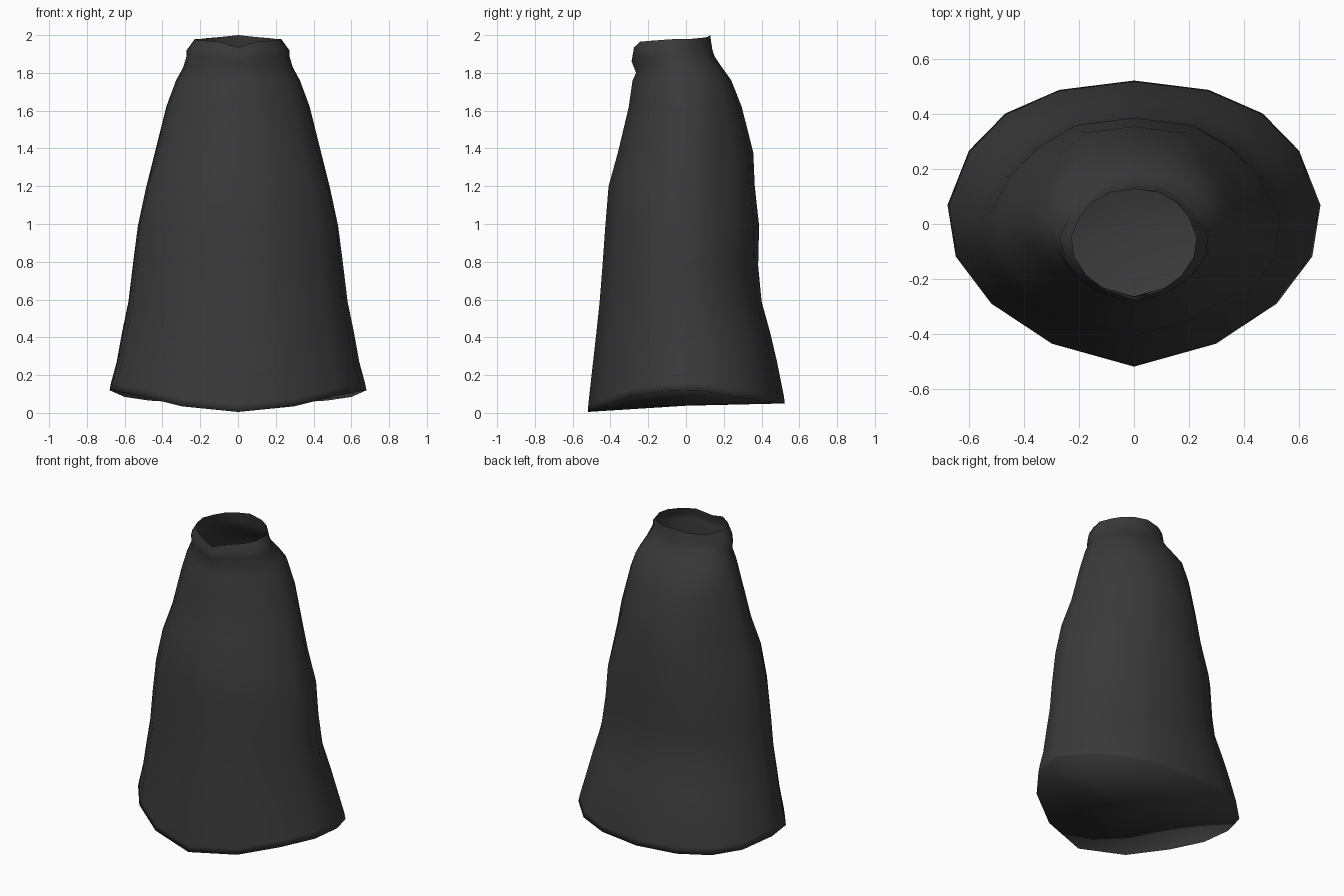
import bpy, bmesh

if "Cube" in bpy.data.objects:
    bpy.data.objects.remove(bpy.data.objects["Cube"])

# Half outline of the hem, front centre to back centre (unit x, unit y)
HALF = [(0, -1), (.44, -.84), (.765, -.56), (.956, -.23), (1, .13),
        (.885, .51), (.69, .77), (.4, .935), (0, 1)]
OUTLINE = HALF + [(-x, y) for x, y in HALF[-2:0:-1]]

# Heights along the arched hem and the dipped neck rim, front to back
HEM_Z = [.005, .035, .09, .115, .12, .085, .065, .055, .05]
RIM_Z = [1.935, 1.965, 1.97, 1.975, 1.98, 1.98, 1.985, 1.99, 2.0]

# Rings: height, half width, front y, back y, fullness of back and front corners
RINGS = [
    (.00, .68, -.52, .523, 1, 1),
    (.04, .672, -.517, .518, 1, 1),
    (.27, .642, -.492, .482, .99, 1),
    (.42, .615, -.475, .447, .975, 1),
    (.59, .58, -.457, .4, .96, 1),
    (.78, .557, -.442, .382, .955, 1.01),
    (.99, .53, -.427, .387, .955, 1.025),
    (1.20, .485, -.41, .364, .93, 1.02),
    (1.38, .44, -.36, .356, .91, 1),
    (1.62, .38, -.303, .295, .95, 1),
    (1.76, .328, -.283, .24, 1, 1),
    (1.83, .29, -.264, .19, 1, 1),
    (1.89, .272, -.288, .15, .95, 1),
    (1.92, .272, -.283, .14, .91, .97),
    (2.00, .228, -.275, .128, .98, 1),
]


def mirrored(values):
    return values + values[-2:0:-1]


cloth = bpy.data.materials.new("charcoal cloth")
cloth.diffuse_color = (.042, .042, .042, 1)
cloth.use_nodes = True
cloth.node_tree.nodes["Principled BSDF"].inputs["Base Color"].default_value = cloth.diffuse_color

bm = bmesh.new()
loops = []
for i, (z, rx, front, back, back_full, front_full) in enumerate(RINGS):
    mid, ry = (front + back) / 2, (back - front) / 2
    heights = [z] * 16
    if i < 2:
        # hem edge and the narrow band just above it
        heights = [h + z for h in mirrored(HEM_Z)]
    elif i == len(RINGS) - 1:
        heights = mirrored(RIM_Z)
    elif z > 1.8:
        # collar fold sags slightly at the front
        heights = [z - (.03 if y < -.9 else 0) for x, y in OUTLINE]
    loop = []
    for (x, y), h in zip(OUTLINE, heights):
        f = back_full if .4 < y < .9 else front_full if -.6 < y < 0 else 1
        loop.append(bm.verts.new((x * rx * f, mid + y * ry * f, h)))
    loops.append(loop)

# Robe walls
for low, high in zip(loops, loops[1:]):
    for k in range(16):
        n = (k + 1) % 16
        bm.faces.new((low[k], low[n], high[n], high[k]))

# Closed underside
centre = bm.verts.new((0, 0, .038))
for k in range(16):
    bm.faces.new((loops[0][(k + 1) % 16], loops[0][k], centre))

for face in bm.faces:
    face.smooth = True
mesh = bpy.data.meshes.new("robe")
bm.to_mesh(mesh)
bm.free()
mesh.materials.append(cloth)
robe = bpy.data.objects.new("robe", mesh)
bpy.context.collection.objects.link(robe)
